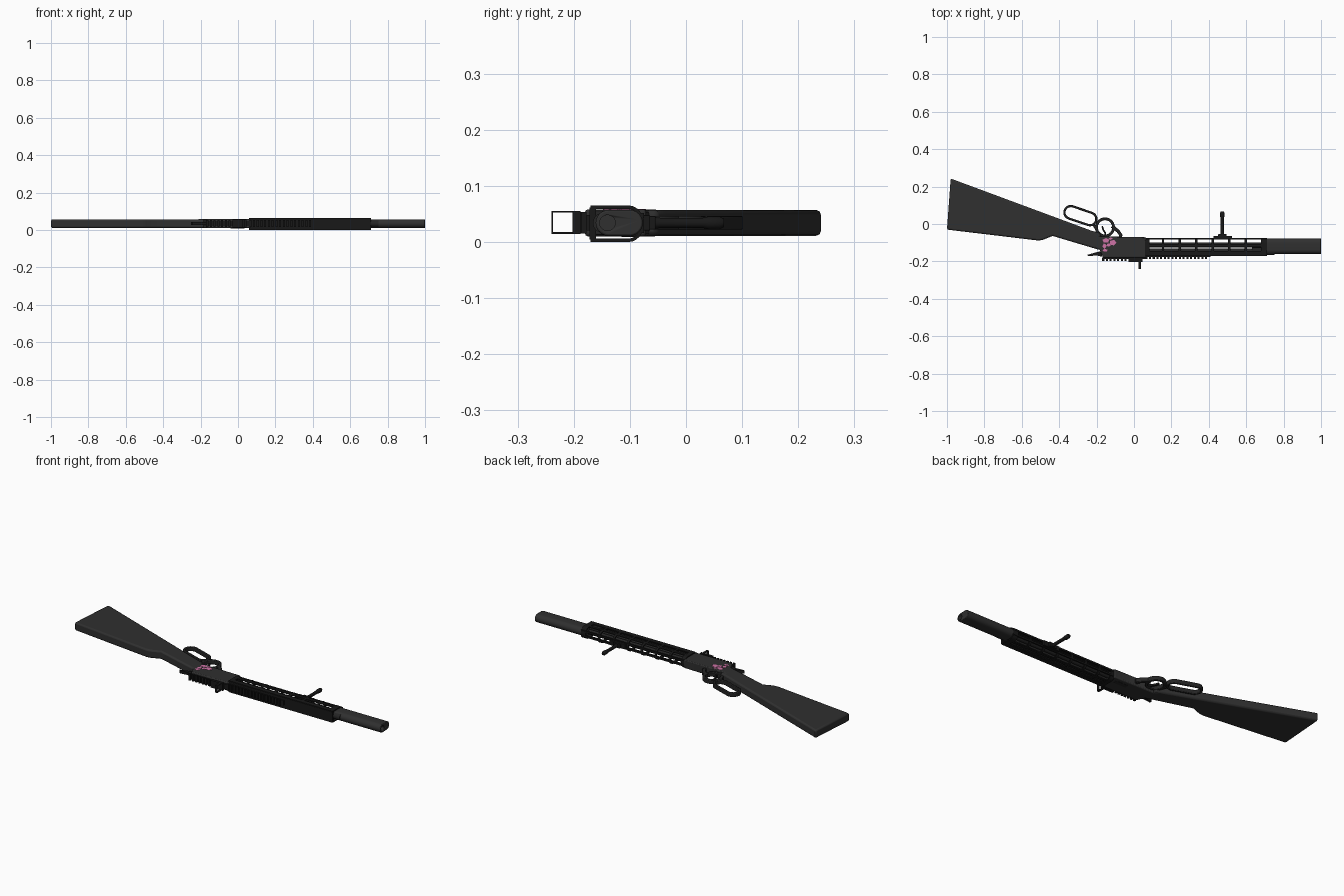
import bpy, bmesh, math
from mathutils import Vector

if "Cube" in bpy.data.objects:
    bpy.data.objects.remove(bpy.data.objects["Cube"])

def material(name, rgb):
    m = bpy.data.materials.new(name)
    m.diffuse_color = (*rgb, 1)
    m.use_nodes = True
    m.node_tree.nodes["Principled BSDF"].inputs["Base Color"].default_value = m.diffuse_color
    return m

STOCK = material("charcoal", (0.029, 0.029, 0.029))
METAL = material("dark metal", (0.018, 0.018, 0.018))
BLACK = material("black", (0.009, 0.009, 0.009))
PINK = material("pink paint", (0.62, 0.17, 0.38))
ZC = 0.034  # centre plane of the rifle

def finish(name, bm, mat, bevel=0, smooth=False):
    bmesh.ops.recalc_face_normals(bm, faces=bm.faces)
    me = bpy.data.meshes.new(name)
    bm.to_mesh(me)
    bm.free()
    ob = bpy.data.objects.new(name, me)
    bpy.context.collection.objects.link(ob)
    me.materials.append(mat)
    if bevel:
        b = ob.modifiers.new("bevel", 'BEVEL')
        b.width, b.segments, b.limit_method = bevel, 2, 'ANGLE'
        b.angle_limit = math.radians(50)
    if smooth:
        bpy.ops.object.select_all(action='DESELECT')
        ob.select_set(True)
        bpy.context.view_layer.objects.active = ob
        bpy.ops.object.shade_smooth_by_angle(angle=math.radians(40))
    return ob

def place(a, b, c, axis):
    return (a, b, c) if axis == 'z' else (c, a, b)

def add_prism(bm, pts, lo, hi, axis='z'):
    rows = [[bm.verts.new(place(a, b, c, axis)) for a, b in pts] for c in (lo, hi)]
    n = len(pts)
    bm.faces.new(rows[0])
    bm.faces.new(rows[1])
    for i in range(n):
        j = (i + 1) % n
        bm.faces.new((rows[0][i], rows[0][j], rows[1][j], rows[1][i]))

def add_box(bm, x0, x1, y0, y1, z0, z1):
    add_prism(bm, [(x0, y0), (x1, y0), (x1, y1), (x0, y1)], z0, z1)

def add_strip(bm, path, width, lo, hi, axis='z', closed=False):
    """Bar of rectangular section following a flat path."""
    P = [Vector(p) for p in path]
    n = len(P)
    rings = []
    for i, p in enumerate(P):
        a = P[i - 1] if closed or i else p
        b = P[(i + 1) % n] if closed or i < n - 1 else p
        t = (b - a).normalized()
        o = Vector((-t.y, t.x)) * width / 2
        rings.append([bm.verts.new(place(q.x, q.y, c, axis))
                      for q, c in ((p + o, lo), (p - o, lo), (p - o, hi), (p + o, hi))])
    for i in range(n if closed else n - 1):
        r, s = rings[i], rings[(i + 1) % n]
        for k in range(4):
            bm.faces.new((r[k], r[(k + 1) % 4], s[(k + 1) % 4], s[k]))
    if not closed:
        bm.faces.new(rings[0])
        bm.faces.new(rings[-1])

def arc(cx, cy, rx, ry, a0, a1, n):
    return [(cx + rx * math.cos(math.radians(a0 + (a1 - a0) * i / n)),
             cy + ry * math.sin(math.radians(a0 + (a1 - a0) * i / n))) for i in range(n + 1)]

def prism(name, pts, lo, hi, mat, axis='z', bevel=0, smooth=False):
    bm = bmesh.new()
    add_prism(bm, pts, lo, hi, axis)
    return finish(name, bm, mat, bevel, smooth)

def boxes(name, items, mat, bevel=0):
    bm = bmesh.new()
    for it in items:
        add_box(bm, *it)
    return finish(name, bm, mat, bevel)

def tube(name, y, r, x0, x1, mat, n=20):
    return prism(name, arc(y, ZC, r, r, 0, 360, n)[:-1], x0, x1, mat, 'x', 0, True)

# Stock and wrist
prism("stock", [(-0.98, 0.243), (-1.0, -0.03), (-0.515, -0.088), (-0.49, -0.086),
                (-0.435, -0.064), (-0.18, -0.14), (-0.18, -0.05), (-0.23, -0.035)],
      0.011, 0.057, STOCK, bevel=0.008, smooth=True)
# Receiver
prism("receiver", [(-0.215, -0.045), (-0.19, -0.066), (0.065, -0.071), (0.065, -0.18),
                   (-0.165, -0.18), (-0.185, -0.135), (-0.215, -0.125)],
      0.010, 0.058, STOCK, bevel=0.005, smooth=True)
boxes("loading_gate", [(-0.04, 0.035, -0.115, -0.092, 0.009, 0.0105)], METAL)
prism("hammer", [(-0.175, -0.145), (-0.205, -0.152), (-0.25, -0.165), (-0.243, -0.172),
                 (-0.2, -0.168), (-0.17, -0.175)], ZC - 0.008, ZC + 0.008, BLACK)

# Abstract paint flecks on the upper side of the receiver
bm = bmesh.new()
for cx, cy, rx, ry, turn, n in ((-0.15, -0.088, .02, .013, 20, 5), (-0.113, -0.1, .02, .016, 70, 5),
                                (-0.158, -0.118, .012, .016, 10, 4), (-0.135, -0.112, .012, .01, 40, 5),
                                (-0.155, -0.141, .015, .008, 30, 5), (-0.125, -0.078, .012, .007, 0, 4)):
    add_prism(bm, arc(cx, cy, rx, ry, turn, turn + 360, n)[:-1], 0.0575, 0.059)
finish("paint_flecks", bm, PINK)

# Lever with long finger loop, trigger ring and tail
bm = bmesh.new()
A, B, R = Vector((-0.338, 0.062)), Vector((-0.235, 0.027)), 0.034
tilt = math.degrees(math.atan2(B.y - A.y, B.x - A.x))
loop = arc(A.x, A.y, R, R, tilt + 90, tilt + 270, 10) + arc(B.x, B.y, R, R, tilt - 90, tilt + 90, 10)
add_strip(bm, loop, 0.012, ZC - 0.012, ZC + 0.012, closed=True)
add_strip(bm, arc(-0.155, -0.018, 0.046, 0.046, 0, 360, 24)[:-1], 0.015,
          ZC - 0.012, ZC + 0.012, closed=True)
add_strip(bm, [(-0.118, -0.012), (-0.085, -0.038), (-0.07, -0.06), (-0.075, -0.075)],
          0.018, ZC - 0.012, ZC + 0.012)
add_strip(bm, [(-0.215, -0.005), (-0.2, -0.03), (-0.195, -0.06)], 0.014, ZC - 0.012, ZC + 0.012)
finish("lever", bm, METAL, 0.003, True)
bm = bmesh.new()
add_strip(bm, [(-0.15, -0.075), (-0.155, -0.045), (-0.165, -0.03), (-0.17, -0.012)],
          0.009, ZC - 0.005, ZC + 0.005)
finish("trigger", bm, BLACK)

# Barrel and magazine tube
tube("barrel", -0.148, 0.018, 0.05, 0.75, METAL)
tube("magazine_tube", -0.112, 0.013, 0.05, 0.68, METAL)

# Skeleton handguard: U-shaped ribs joined by long bars
T = 0.006
U = [(-0.168, 0.003), (-0.135, 0.003)] + arc(-0.102, ZC - 0.0015, 0.024, 0.0295, -90, 90, 12) \
    + [(-0.135, 0.062), (-0.168, 0.062)]
bm = bmesh.new()
ribs = [0.06 + 0.0885 * i for i in range(8)]
for i, x in enumerate(ribs):
    w = 0.024 if i in (0, 7) else 0.013
    add_strip(bm, U, T, x, x + w if i < 7 else 0.71, 'x')
for z in (0.0, 0.059):
    for y0, y1 in ((-0.17, -0.145), (-0.123, -0.108)):
        add_box(bm, 0.06, 0.71, y0, y1, z, z + T)
add_box(bm, 0.06, 0.71, -0.083, -0.075, ZC - 0.018, ZC - 0.009)
add_box(bm, 0.06, 0.71, -0.083, -0.075, ZC + 0.009, ZC + 0.018)
add_box(bm, 0.06, 0.71, -0.172, -0.16, 0.004, 0.061)
finish("handguard", bm, BLACK, smooth=True)

# Sighting rails with cross teeth
def rail(name, x0, x1, ybase, ytop):
    mid = ybase + (ytop - ybase) * 0.5
    items = [(x0, x1, mid, ybase, ZC - 0.014, ZC + 0.014)]
    for i in range(int((x1 - x0) / 0.02)):
        x = x0 + 0.02 * i
        items.append((x, x + 0.011, ytop, mid, ZC - 0.019, ZC + 0.019))
    boxes(name, items, BLACK)

rail("receiver_rail", -0.17, 0.06, -0.178, -0.197)
rail("handguard_rail", 0.06, 0.41, -0.168, -0.187)

# Square sight frame on a low base
bm = bmesh.new()
add_strip(bm, [(-0.238, 0.016), (-0.2, 0.016), (-0.2, 0.054), (-0.238, 0.054)],
          0.004, 0.024, 0.038, 'x', True)
add_box(bm, -0.03, 0.045, -0.202, -0.188, 0.014, 0.055)
finish("sight", bm, BLACK)

# Fore grip: clamp, collar and rounded post
boxes("grip_clamp", [(0.425, 0.525, -0.078, -0.064, ZC - 0.014, ZC + 0.014),
                     (0.45, 0.495, -0.066, -0.054, ZC - 0.012, ZC + 0.012)], BLACK, 0.002)
bm = bmesh.new()
prof = [(0.011, -0.06), (0.009, -0.045), (0.009, 0.03), (0.0115, 0.04), (0.0115, 0.06), (0.007, 0.068)]
rows = [[bm.verts.new((0.472 + r * math.cos(k * math.tau / 16), y, ZC + r * math.sin(k * math.tau / 16)))
         for k in range(16)] for r, y in prof]
for a, b in zip(rows, rows[1:]):
    for k in range(16):
        bm.faces.new((a[k], a[(k + 1) % 16], b[(k + 1) % 16], b[k]))
bm.faces.new(rows[0])
bm.faces.new(rows[-1])
finish("fore_grip", bm, BLACK, smooth=True)

# Oval muzzle can with a recessed bore
oval = arc(-0.1, ZC, 0.023, 0.023, -90, 90, 12) + arc(-0.138, ZC, 0.023, 0.023, 90, 270, 12)
can = prism("muzzle_can", oval, 0.69, 1.0, STOCK, 'x', 0.003, True)
cutter = tube("bore_cutter", -0.14, 0.014, 0.9, 1.05, BLACK)
cutter.hide_render = True
cutter.hide_viewport = True
cut = can.modifiers.new("bore", 'BOOLEAN')
cut.object, cut.operation, cut.solver = cutter, 'DIFFERENCE', 'EXACT'
boxes("can_mount", [(0.63, 0.705, -0.167, -0.125, 0.012, 0.056)], METAL, 0.003)
